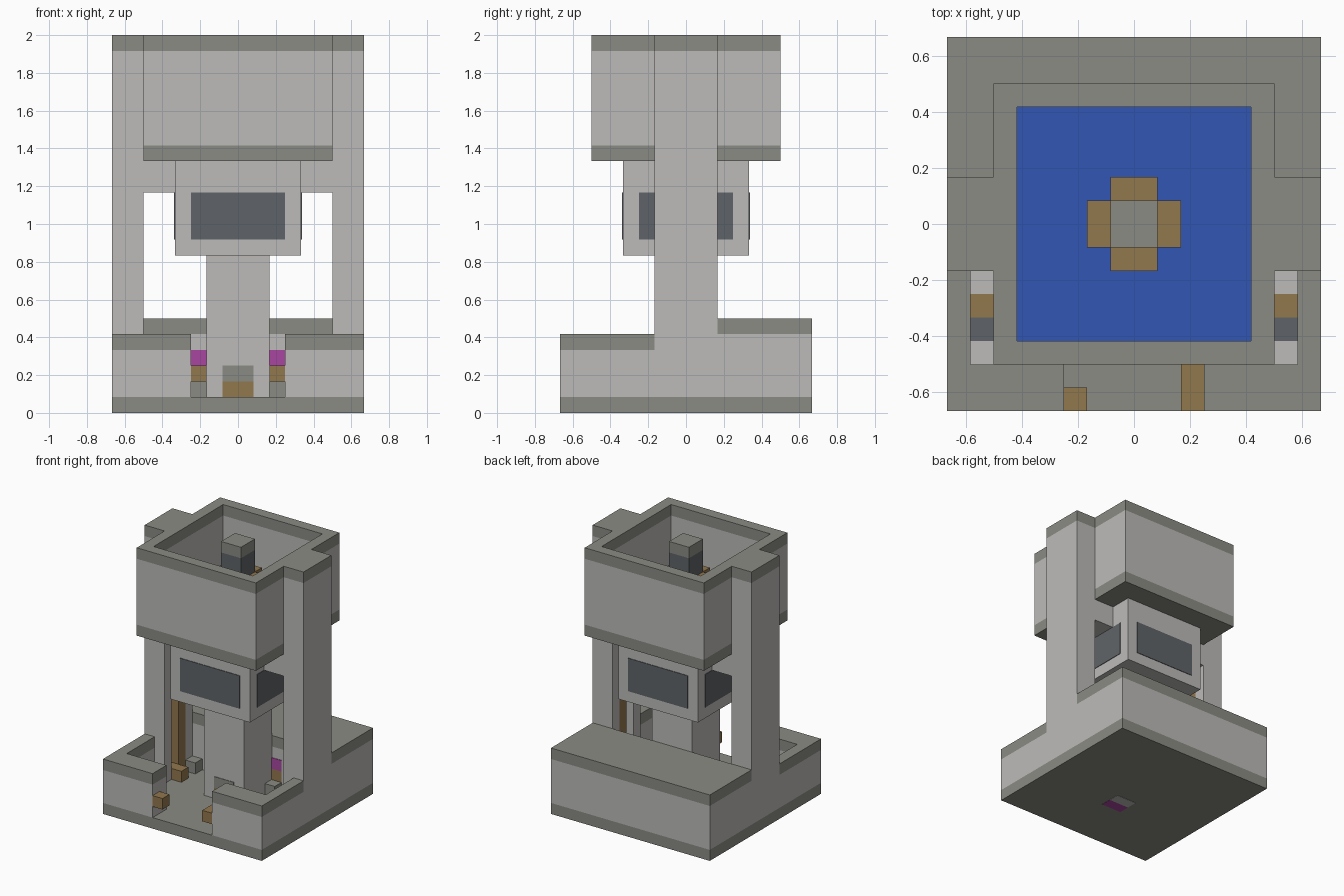
import bpy
import bmesh
from mathutils import Vector

if "Cube" in bpy.data.objects:
    bpy.data.objects.remove(bpy.data.objects["Cube"], do_unlink=True)

U = 1 / 12      # one grid block
T = 0.05        # half-buried plate depth, in blocks


def material(name, r, g, b):
    lin = [((c / 255 + 0.055) / 1.055) ** 2.4 for c in (r, g, b)] + [1]
    m = bpy.data.materials.new(name)
    m.use_nodes = True
    m.diffuse_color = lin
    m.node_tree.nodes["Principled BSDF"].inputs["Base Color"].default_value = lin
    return m


LIGHT = material("light stone", 188, 187, 185)
TRIM = material("dark stone", 139, 139, 132)
SLATE = material("slate", 95, 100, 104)
WOOD = material("brown wood", 146, 120, 78)
WATER = material("blue water", 50, 86, 180)
PINK = material("magenta", 168, 70, 160)


def box(name, mat, x, y, z, mirror=False):
    """Box from three (low, high) spans in blocks; mirror adds the -x twin."""
    spans = [("", x)]
    if mirror:
        spans = [("left_", x), ("right_", (-x[1], -x[0]))]
    for side, sx in spans:
        lo, hi = Vector((sx[0], y[0], z[0])) * U, Vector((sx[1], y[1], z[1])) * U
        bm = bmesh.new()
        bmesh.ops.create_cube(bm, size=1)
        for v in bm.verts:
            v.co = (lo + hi) / 2 + v.co * (hi - lo)
        mesh = bpy.data.meshes.new(side + name)
        bm.to_mesh(mesh)
        bm.free()
        mesh.materials.append(mat)
        bpy.context.collection.objects.link(bpy.data.objects.new(side + name, mesh))


def capped(name, x, y, z, mirror=False):
    """Light wall with a one-block dark course on top."""
    box(name, LIGHT, x, y, (z[0], z[1] - 1), mirror)
    box(name + "_cap", TRIM, x, y, (z[1] - 1, z[1]), mirror)


# Base slab, low front court and taller back block
box("base_slab", TRIM, (-8, 8), (-8, 8), (0, 1))
capped("back_block", (-8, 8), (2, 8), (1, 6))
capped("front_wall", (3, 8), (-8, -6), (1, 5), True)
capped("side_wall", (7, 8), (-6, -2), (1, 5), True)

# Side pillars with a groove in the inner face holding a pole
box("pillar_back", LIGHT, (7, 8), (-2, 2), (1, 14), True)
for name, y in (("front", (-2, -1)), ("rear", (1, 2))):
    box("pillar_jamb_" + name, LIGHT, (6, 7), y, (1, 14), True)
capped("pillar_head", (6, 8), (-2, 2), (14, 24), True)
box("pillar_pole", WOOD, (6, 7), (0, 1), (1, 14), True)
box("cross_beam", LIGHT, (-6, 6), (-2, 2), (14, 16))

# Centre column and the box room above it
box("column", LIGHT, (-2, 2), (-2, 2), (1, 10))
box("column_panel_lower", WOOD, (-1, 1), (-2 - T, -2 + T), (1, 2))
box("column_panel_upper", TRIM, (-1, 1), (-2 - T, -2 + T), (2, 3))
box("room", LIGHT, (-4, 4), (-4, 4), (10, 16))
for name, s in (("front", -4), ("back", 4)):
    box("window_" + name, SLATE, (-3, 3), (s - T, s + T), (11, 14))
box("window", SLATE, (4 - T, 4 + T), (-3, 3), (11, 14), True)

# Open water tank
box("tank_floor", TRIM, (-6, 6), (-6, 6), (16, 17))
capped("tank_side", (5, 6), (-6, 6), (17, 24), True)
for name, y in (("front", (-6, -5)), ("back", (5, 6))):
    capped("tank_" + name, (-5, 5), y, (17, 24))
box("tank_water", WATER, (-5, 5), (-5, 5), (17, 18.6))

# Spout standing in the water
box("spout_stem", SLATE, (-1, 1), (-1, 1), (18, 23))
box("spout_cap", TRIM, (-1, 1), (-1, 1), (23, 24))
box("spout_arm", WOOD, (1, 2), (-1, 1), (20, 21), True)
for name, y in (("front", (-2, -1)), ("back", (1, 2))):
    box("spout_arm_" + name, WOOD, (-1, 1), y, (20, 21))

# Gate pegs and small blocks on the court floor
box("left_gate_peg", WOOD, (2, 3), (-8, -6), (2, 3))
box("right_gate_peg", WOOD, (-3, -2), (-8, -7), (2, 3))
box("floor_peg", WOOD, (5, 7), (-1, 0), (1, 2), True)
box("floor_stone", TRIM, (5, 6), (1, 2), (1, 2), True)
box("wall_stone", TRIM, (2, 3), (1, 2), (1, 2), True)

# Coloured plates on the back wall, court floor and underside
box("wall_plate_lower", WOOD, (2, 3), (2 - T, 2 + T), (2, 3), True)
box("wall_plate_upper", PINK, (2, 3), (2 - T, 2 + T), (3, 4), True)
for i, mat in enumerate((LIGHT, SLATE, WOOD, LIGHT)):
    box(f"floor_plate_{i + 1}", mat, (6, 7), (i - 6, i - 5), (1 - T, 1 + T), True)
box("under_plate_front", PINK, (-1, 1), (-3, -2), (-0.02, T))
box("under_plate_rear", LIGHT, (-1, 1), (-2, -1), (-0.02, T))
